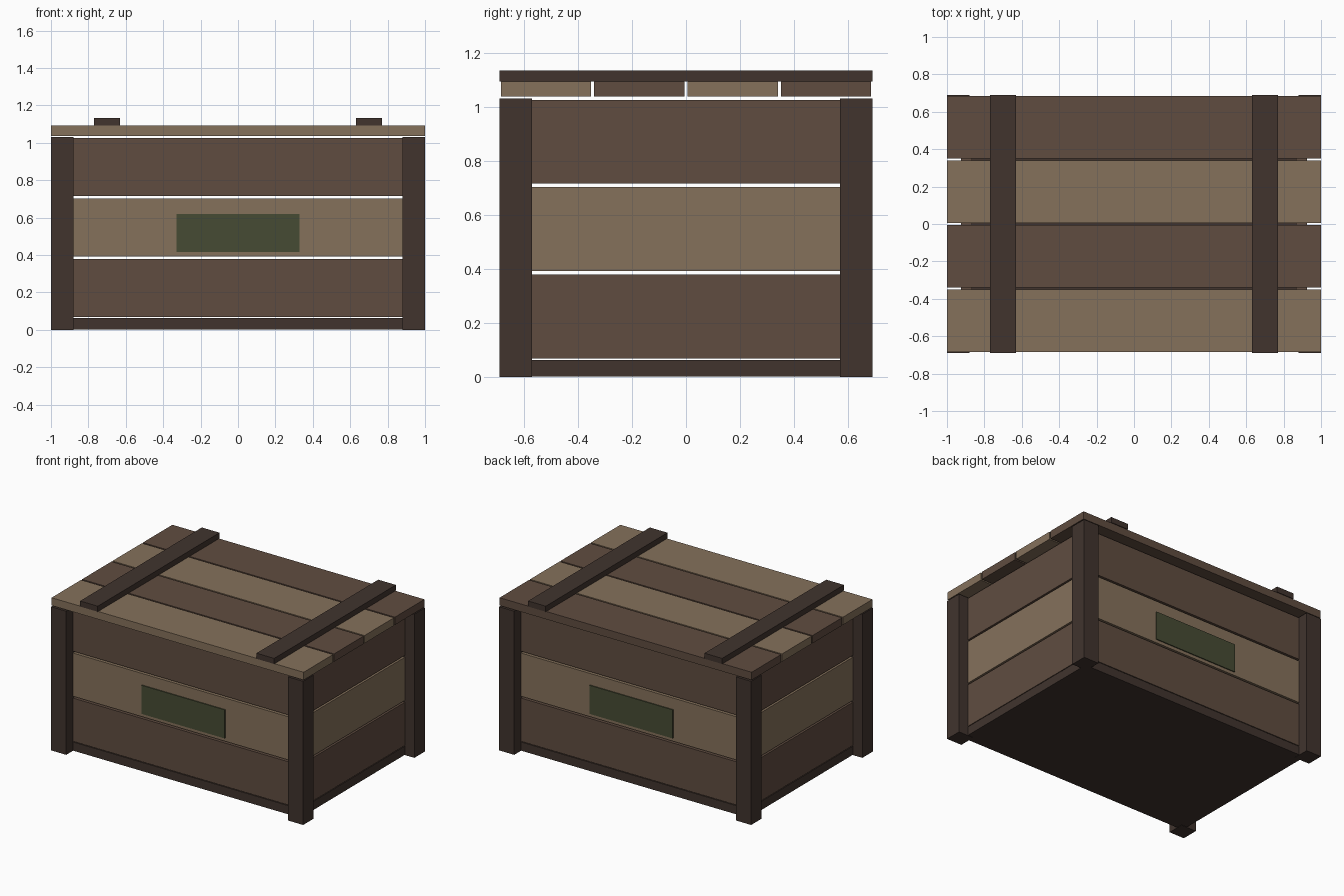
import bpy

if "Cube" in bpy.data.objects:
    bpy.data.objects.remove(bpy.data.objects["Cube"])


def material(name, rgb):
    m = bpy.data.materials.new(name)
    m.diffuse_color = (*rgb, 1)
    m.use_nodes = True
    m.node_tree.nodes["Principled BSDF"].inputs["Base Color"].default_value = m.diffuse_color
    return m


DARK = material("dark wood", (0.052, 0.034, 0.027))
BROWN = material("brown wood", (0.117, 0.073, 0.051))
TAN = material("tan wood", (0.235, 0.165, 0.105))
GREEN = material("green paint", (0.062, 0.071, 0.034))


def box(name, x, y, z, mat):
    """Box from (min, max) ranges on each axis."""
    ranges = (x, y, z)
    bpy.ops.mesh.primitive_cube_add(size=1, location=[(a + b) / 2 for a, b in ranges])
    o = bpy.context.object
    o.name = name
    o.scale = [abs(b - a) for a, b in ranges]
    bpy.ops.object.transform_apply(location=False, rotation=False, scale=True)
    o.data.materials.append(mat)
    return o


HX, HY = 1.0, 0.69        # outer half sizes
PX, PY = 0.925, 0.615     # outer faces of the wall planks
POST, T = 0.12, 0.06      # post width, plank thickness


def span(sign, inner, outer):
    return tuple(sorted((sign * inner, sign * outer)))


# Floor
box("floor", (-PX, PX), (-PY, PY), (0.002, 0.064), DARK)

# Corner posts
for sx in (-1, 1):
    for sy in (-1, 1):
        box("corner_post", span(sx, HX - POST, HX), span(sy, HY - POST, HY), (0, 1.03), DARK)

# Wall planks, three rows with open gaps
for row, mat in enumerate((BROWN, TAN, BROWN)):
    z0 = 0.069 + row * 0.323
    z = (z0, z0 + 0.31)
    for s in (-1, 1):
        box("long_wall_plank", (-0.9, 0.9), span(s, PY - T, PY), z, mat)
        box("end_wall_plank", span(s, PX - T, PX), (-0.59, 0.59), z, mat)

# Painted panels on front and back
for s in (-1, 1):
    box("painted_panel", (-0.33, 0.33), span(s, PY - 0.001, PY + 0.007), (0.415, 0.62), GREEN)

# Lid planks, alternating colours
for i in range(4):
    yc = (i - 1.5) * 0.345
    box("lid_plank", (-HX, HX), (yc - 0.167, yc + 0.167), (1.037, 1.093), (TAN, BROWN)[i % 2])

# Lid battens
for s in (-1, 1):
    box("lid_batten", span(s, 0.63, 0.77), (-HY, HY), (1.093, 1.133), DARK)
